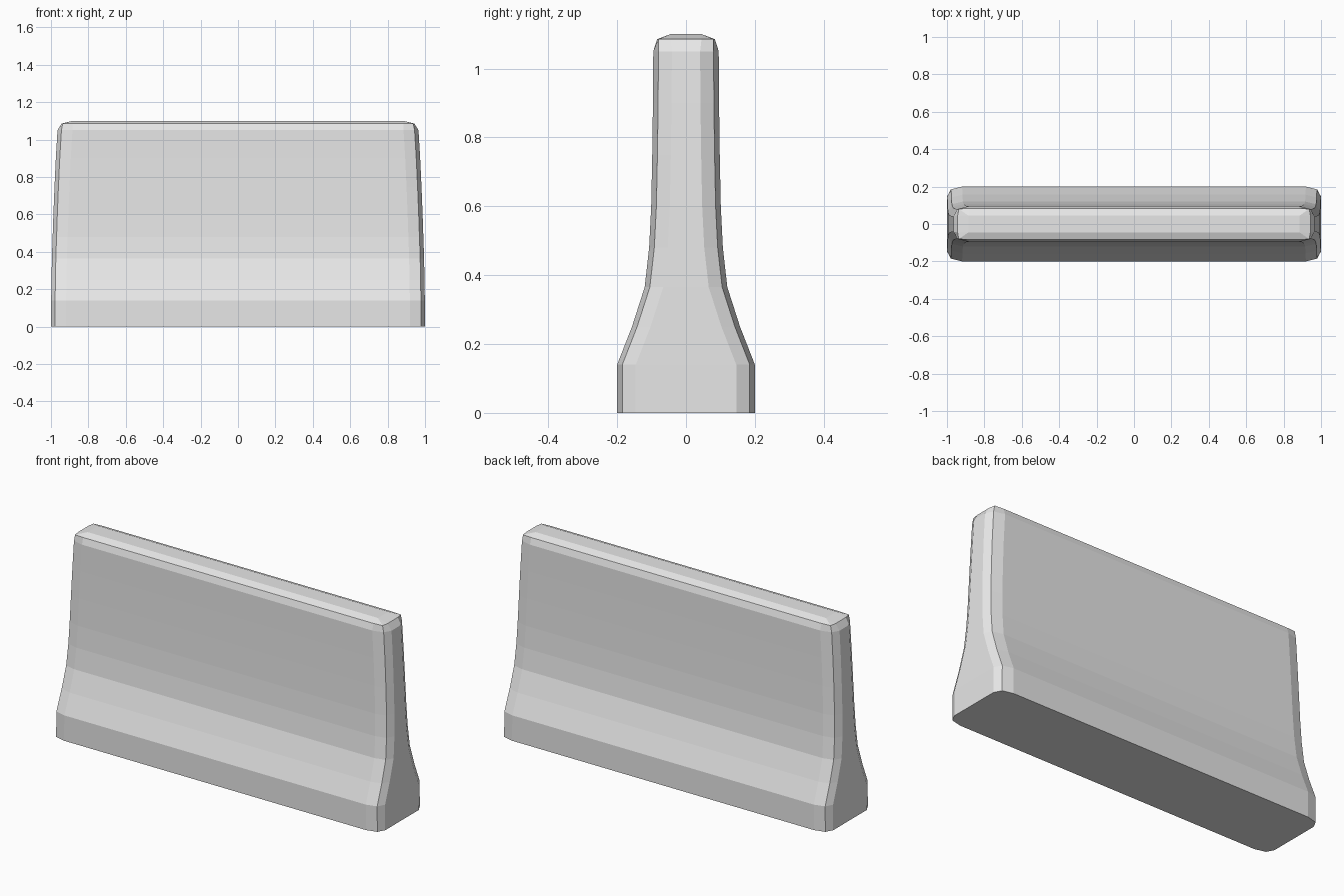
import bpy
import bmesh

cube = bpy.data.objects.get("Cube")
if cube:
    bpy.data.objects.remove(cube, do_unlink=True)

# Concrete colour
concrete = bpy.data.materials.new("light_grey_concrete")
concrete.use_nodes = True
grey = (0.8, 0.8, 0.8, 1)
concrete.diffuse_color = grey
concrete.node_tree.nodes["Principled BSDF"].inputs["Base Color"].default_value = grey

# Barrier profile: height, half length, half thickness
PROFILE = [
    (0, 1.0, 0.2), (0.14, 0.999, 0.2), (0.25, 0.997, 0.157),
    (0.365, 0.995, 0.12), (0.48, 0.991, 0.107), (0.6, 0.987, 0.101),
    (0.75, 0.981, 0.098), (0.9, 0.974, 0.096), (1.05, 0.965, 0.095),
]


def corner(hx, hy, long_cut=0.08, mid_x=0.021, mid_y=0.015, end_cut=0.054):
    """Three points rounding one vertical corner, from the end to the side."""
    return [(hx, hy - end_cut), (hx - mid_x, hy - mid_y), (hx - long_cut, hy)]


def ring(bm, z, pts):
    """Mirror a corner into all four quadrants, going round once."""
    loop = pts + [(-x, y) for x, y in reversed(pts)]
    loop += [(-x, -y) for x, y in loop]
    return [bm.verts.new((x, y, z)) for x, y in loop]


# Long body with softened ends
bm = bmesh.new()
rings = [ring(bm, z, corner(hx, hy)) for z, hx, hy in PROFILE]

# Rounded crown and flat top
rings.append(ring(bm, 1.085, [(0.943, 0.045), (0.937, 0.08), (0.885, 0.084)]))
rings.append(ring(bm, 1.1, [(0.885, 0.045)] * 3))

for low, high in zip(rings, rings[1:]):
    n = len(low)
    for i in range(n):
        j = (i + 1) % n
        bm.faces.new((low[i], low[j], high[j], high[i]))
bm.faces.new(rings[0][::-1])
bm.faces.new(rings[-1])
bmesh.ops.remove_doubles(bm, verts=bm.verts[:], dist=0.0005)
bmesh.ops.recalc_face_normals(bm, faces=bm.faces[:])

mesh = bpy.data.meshes.new("concrete_barrier")
bm.to_mesh(mesh)
bm.free()
mesh.materials.append(concrete)
barrier = bpy.data.objects.new("concrete_barrier", mesh)
bpy.context.collection.objects.link(barrier)
